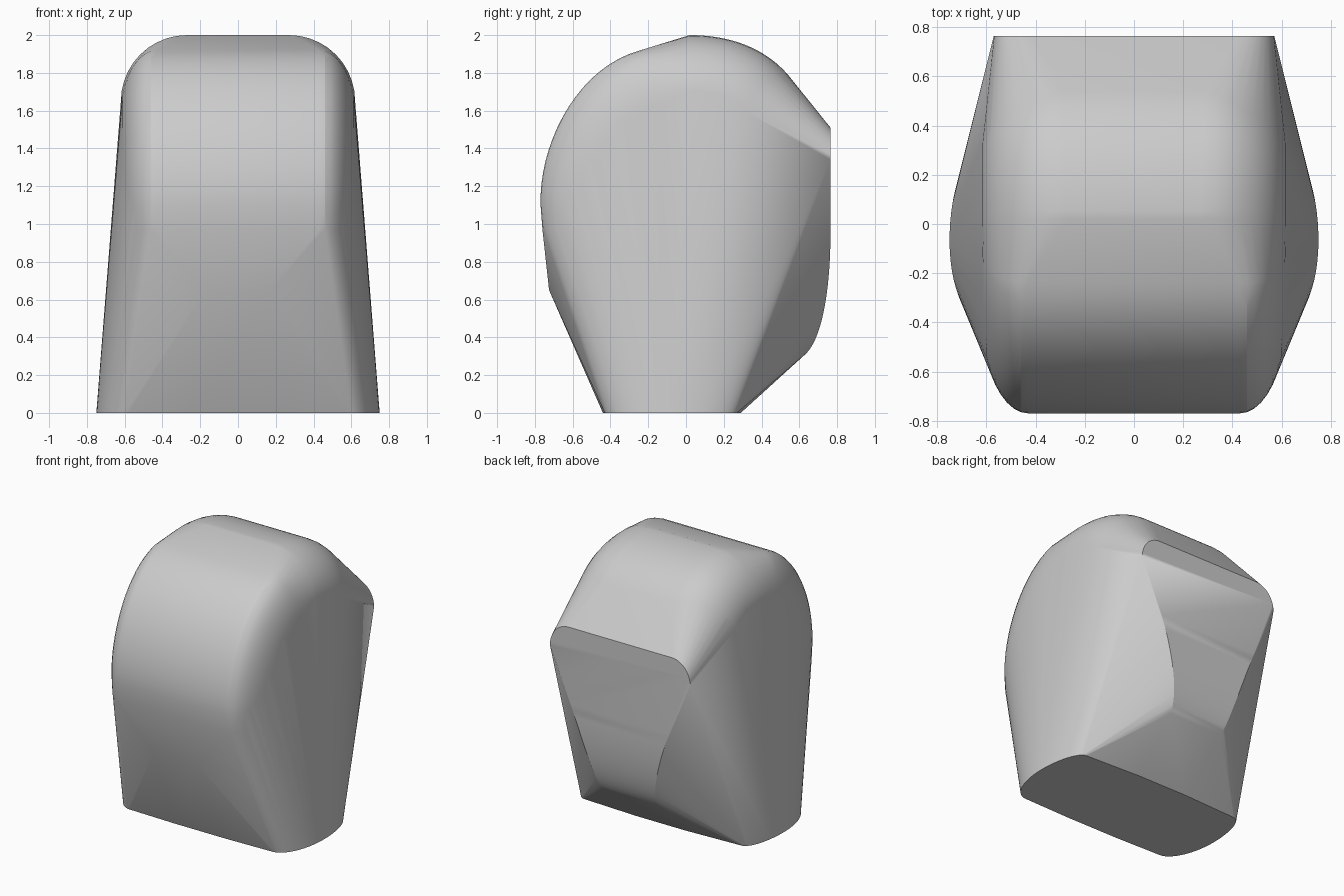
import bpy
import bmesh
import math
from mathutils import Vector
from mathutils.geometry import interpolate_bezier

cube = bpy.data.objects.get("Cube")
if cube:
    bpy.data.objects.remove(cube, do_unlink=True)

points = []


def add(x, y, z):
    """Mirrored pair of points on the shell."""
    points.extend([(x, y, z), (-x, y, z)])


def curve(a, b, c, d, count=18):
    return interpolate_bezier(*[Vector(p) for p in (a, b, c, d)], count)


def shoulder(y, z, flat, inset, side=0.62, steps=10):
    """Rounded edge from the centre strip round to the side wall."""
    for i in range(steps + 1):
        t = i / steps * math.pi / 2
        drop = 1 - math.cos(t)
        add(flat + (side - flat) * math.sin(t),
            y + inset[0] * drop, z + inset[1] * drop)


def sweep(path, flat_start, flat_end, r_start, r_end):
    """Rounded edges along a curved centre profile (y, z)."""
    last = len(path) - 1
    for i, p in enumerate(path):
        f = i / last
        tangent = (path[min(i + 1, last)] - path[max(i - 1, 0)]).normalized()
        inward = Vector((tangent.y, -tangent.x)) * (r_start + (r_end - r_start) * f)
        shoulder(p.x, p.y, flat_start + (flat_end - flat_start) * f, inward)


# Flat base with rounded ends
for i in range(15):
    t = i / 14 * math.pi / 2
    add(0.58 + 0.17 * math.cos(t), -0.07 - 0.36 * math.sin(t), 0)
    add(0.64 + 0.11 * math.cos(t), -0.07 + 0.34 * math.sin(t), 0)
add(0.2, -0.44, 0)
add(0.2, 0.29, 0)

# Front lip, lower front and rounded forehead
add(0.17, -0.725, 0.65)
shoulder(-0.76, 0.97, 0.43, (0.4, 0.02))
sweep(curve((-0.77, 1.1), (-0.78, 1.42), (-0.58, 1.83), (-0.24, 1.92)),
      0.43, 0.43, 0.4, 0.36)

# Crown and rear slope
sweep(curve((0.02, 2), (0.22, 2), (0.41, 1.94), (0.54, 1.79)),
      0.27, 0.29, 0.35, 0.35)
shoulder(0.765, 1.51, 0.42, (0, -0.17), 0.57)

# Back panel, narrowing and curving under
for i, p in enumerate(curve((0.765, 0.95), (0.765, 0.7), (0.73, 0.38), (0.62, 0.3))):
    add(0.4 - 0.18 * math.sin(i / 17 * math.pi / 2), p.x, p.y)

# Wrap the sections in one closed shell
bm = bmesh.new()
for p in points:
    bm.verts.new(p)
bmesh.ops.remove_doubles(bm, verts=bm.verts[:], dist=0.002)
bmesh.ops.convex_hull(bm, input=bm.verts[:])
loose = [v for v in bm.verts if not v.link_faces]
bmesh.ops.delete(bm, geom=loose, context='VERTS')
bmesh.ops.recalc_face_normals(bm, faces=bm.faces[:])
mesh = bpy.data.meshes.new("rounded_shell")
bm.to_mesh(mesh)
bm.free()
shell = bpy.data.objects.new("rounded_shell", mesh)
bpy.context.collection.objects.link(shell)

# Plain grey finish
grey = bpy.data.materials.new("light_grey")
grey.use_nodes = True
color = (0.6, 0.6, 0.6, 1)
grey.diffuse_color = color
for node in grey.node_tree.nodes:
    if node.type == 'BSDF_PRINCIPLED':
        node.inputs["Base Color"].default_value = color
mesh.materials.append(grey)

bpy.ops.object.select_all(action='DESELECT')
shell.select_set(True)
bpy.context.view_layer.objects.active = shell
bpy.ops.object.shade_smooth_by_angle(angle=math.radians(16))
